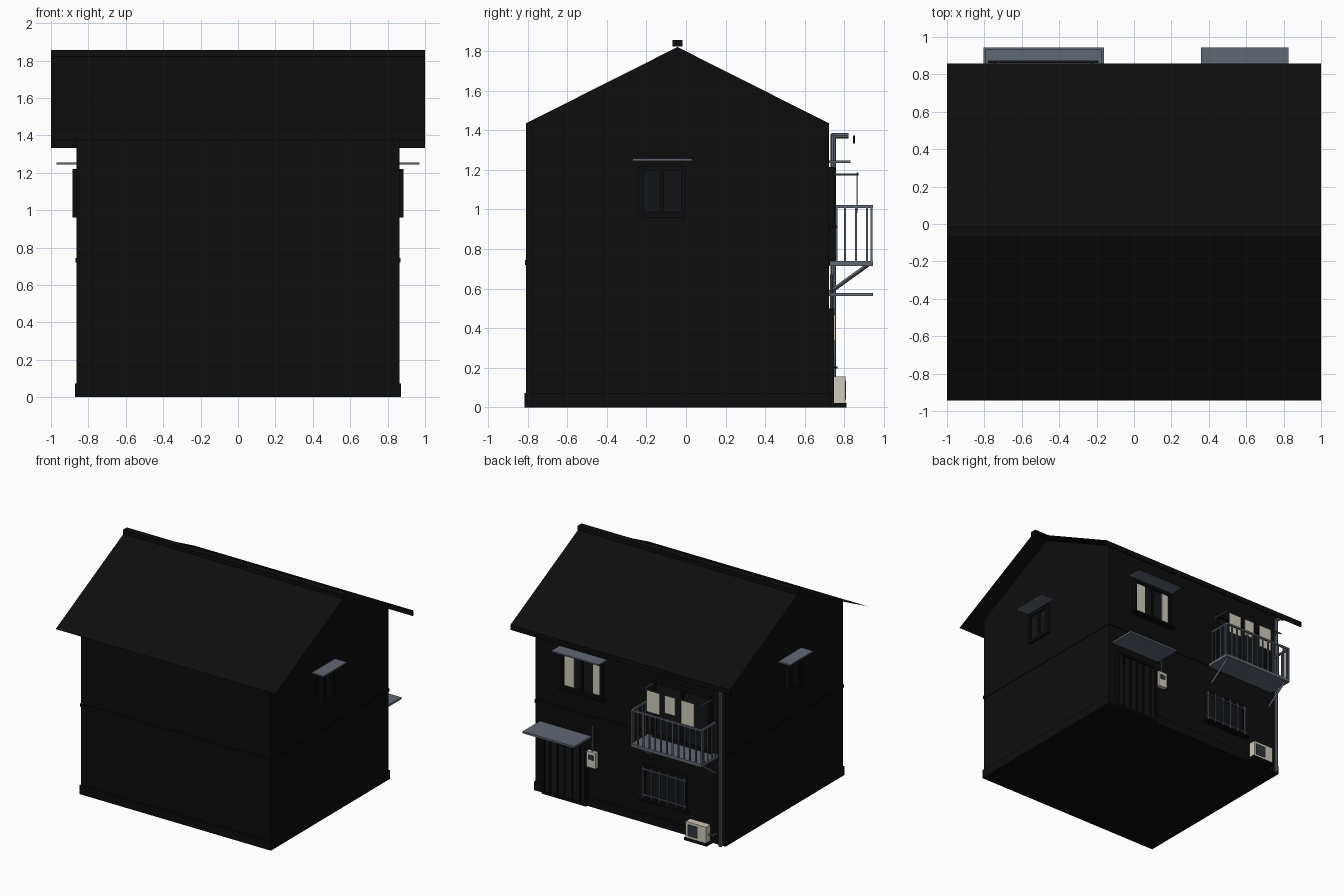
import bpy, bmesh, math
from mathutils import Vector

if "Cube" in bpy.data.objects:
    bpy.data.objects.remove(bpy.data.objects["Cube"])


def material(name, rgb):
    m = bpy.data.materials.new(name)
    m.diffuse_color = (*rgb, 1)
    m.use_nodes = True
    m.node_tree.nodes["Principled BSDF"].inputs["Base Color"].default_value = m.diffuse_color
    return m


BLACK = material("soot_black", (0.004, 0.004, 0.004))
GLASS = material("dark_glass", (0.006, 0.007, 0.008))
SLATE = material("slate_grey", (0.12, 0.14, 0.17))
DARK = material("dark_slate", (0.03, 0.034, 0.045))
CREAM = material("cream", (0.62, 0.59, 0.49))
YC = -0.043                # ridge line of the house
WX, WY, BACK = 0.863, 0.765, 0.722


def finish(name, bm, mat):
    bmesh.ops.recalc_face_normals(bm, faces=bm.faces)
    me = bpy.data.meshes.new(name)
    bm.to_mesh(me)
    bm.free()
    ob = bpy.data.objects.new(name, me)
    me.materials.append(mat)
    bpy.context.collection.objects.link(ob)
    return ob


def boxes(name, mat, *specs):
    """One object made of boxes, each (x0, x1, y0, y1, z0, z1)."""
    bm = bmesh.new()
    for x0, x1, y0, y1, z0, z1 in specs:
        vs = bmesh.ops.create_cube(bm, size=1)["verts"]
        for v in vs:
            v.co = Vector(((x0 + x1) / 2 + v.co.x * (x1 - x0),
                           (y0 + y1) / 2 + v.co.y * (y1 - y0),
                           (z0 + z1) / 2 + v.co.z * (z1 - z0)))
    return finish(name, bm, mat)


def rods(name, mat, r, *pairs, sides=8):
    """One object made of straight rods between point pairs."""
    bm = bmesh.new()
    for a, b in pairs:
        a, b = Vector(a), Vector(b)
        vs = bmesh.ops.create_cone(bm, cap_ends=True, segments=sides,
                                   radius1=r, radius2=r, depth=(b - a).length)["verts"]
        q = (b - a).to_track_quat('Z', 'Y')
        for v in vs:
            v.co = q @ v.co + (a + b) / 2
    return finish(name, bm, mat)


def frame(x0, x1, z0, z1, y0, y1, w):
    """Four box specs for a rectangular frame on the back wall."""
    return [(x0, x0 + w, y0, y1, z0, z1), (x1 - w, x1, y0, y1, z0, z1),
            (x0, x1, y0, y1, z0, z0 + w), (x0, x1, y0, y1, z1 - w, z1)]


# Walls: gable profile extruded along x
bm = bmesh.new()
prof = [(YC - WY, 0), (YC + WY, 0), (YC + WY, 1.435), (YC, 1.82), (YC - WY, 1.435)]
f = bm.faces.new([bm.verts.new((-WX, y, z)) for y, z in prof])
ext = bmesh.ops.extrude_face_region(bm, geom=[f])["geom"]
bmesh.ops.translate(bm, vec=(2 * WX, 0, 0),
                    verts=[g for g in ext if isinstance(g, bmesh.types.BMVert)])
finish("walls", bm, BLACK)


def ring(name, out, z0, z1):
    boxes(name, BLACK, (-WX - out, WX + out, YC - WY - out, YC + WY + out, z0, z1))


ring("plinth", 0.008, 0, 0.072)
ring("floor_band", 0.006, 0.72, 0.745)

# Roof: two thin sheets, ridge cap and rear fascia
bm = bmesh.new()
rows = [[bm.verts.new((x, YC + d, z)) for x in (-1, 1)]
        for d, z in ((-0.9, 1.372), (0, 1.828), (0.9, 1.372))]
for a, b in zip(rows, rows[1:]):
    bm.faces.new((a[0], a[1], b[1], b[0]))
finish("roof", bm, BLACK)
boxes("ridge_cap", BLACK, (-1, 1, YC - 0.026, YC + 0.026, 1.822, 1.855))
boxes("rear_fascia", BLACK, (-1, 1, 0.843, 0.855, 1.332, 1.372))

# Gable windows with small awnings, one on each side
for s, side in ((1, "right"), (-1, "left")):
    def sx(a, b):
        return tuple(sorted((s * a, s * b)))
    boxes(side + "_window_frame", BLACK,
          (*sx(0.86, 0.885), -0.24, -0.215, 0.96, 1.22), (*sx(0.86, 0.885), -0.025, 0, 0.96, 1.22),
          (*sx(0.86, 0.885), -0.24, 0, 0.96, 0.985), (*sx(0.86, 0.885), -0.24, 0, 1.195, 1.22),
          (*sx(0.86, 0.88), -0.13, -0.11, 0.96, 1.22))
    boxes(side + "_window_glass", GLASS, (*sx(0.86, 0.87), -0.22, -0.02, 0.98, 1.2))
    boxes(side + "_window_awning", SLATE, (*sx(0.86, 0.97), -0.27, 0.03, 1.245, 1.256))

# Rear upper window with curtains and awning
boxes("upper_window_frame", BLACK, *frame(0.24, 0.62, 0.915, 1.215, 0.715, 0.75, 0.022),
      (0.42, 0.44, 0.715, 0.745, 0.92, 1.2), (0.22, 0.64, 0.715, 0.765, 0.905, 0.918))
boxes("upper_window_glass", GLASS, (0.25, 0.61, 0.715, 0.73, 0.92, 1.2))
boxes("upper_window_curtains", CREAM,
      (0.505, 0.59, 0.728, 0.735, 0.94, 1.19), (0.27, 0.33, 0.728, 0.735, 0.94, 1.19))
boxes("upper_window_awning", SLATE, (0.215, 0.645, 0.72, 0.83, 1.235, 1.246))

# Rear door with upright slats, under a canopy
boxes("door_panel", GLASS, (0.4, 0.78, 0.715, 0.733, 0, 0.49))
boxes("door_frame", BLACK, *frame(0.385, 0.79, 0, 0.5, 0.715, 0.748, 0.02),
      *[(x - 0.006, x + 0.006, 0.72, 0.742, 0, 0.49)
        for x in (0.45, 0.52, 0.588, 0.655, 0.72)])
boxes("door_canopy", SLATE, (0.358, 0.825, 0.72, 0.945, 0.562, 0.578))

# Electric meter and conduit
boxes("meter_box", CREAM, (0.297, 0.378, 0.72, 0.755, 0.335, 0.465))
boxes("meter_window", DARK, (0.315, 0.36, 0.752, 0.758, 0.4, 0.44))
rods("meter_conduit", SLATE, 0.007, ((0.337, 0.735, 0.46), (0.337, 0.735, 0.67)))

# Balcony door
boxes("balcony_door_frame", BLACK, *frame(-0.75, -0.22, 0.74, 1.21, 0.715, 0.755, 0.025),
      (-0.497, -0.473, 0.715, 0.75, 0.74, 1.2))
boxes("balcony_door_glass", GLASS, (-0.74, -0.23, 0.715, 0.735, 0.75, 1.2))

# Balcony deck, railing and braces
X0, X1, YF = -0.805, -0.16, 0.945
boxes("balcony_deck", SLATE, (X0, X1, 0.72, YF, 0.715, 0.74))
boxes("balcony_top_rail", SLATE, (X0, X1, YF - 0.015, YF, 1.008, 1.022),
      (X0, X0 + 0.015, 0.755, YF, 1.008, 1.022), (X1 - 0.015, X1, 0.755, YF, 1.008, 1.022))
n = 12
posts = [(X0 + 0.006 + (X1 - X0 - 0.012) * i / n, YF - 0.007) for i in range(n + 1)]
posts += [(x, y) for x in (X0 + 0.006, X1 - 0.006) for y in (0.76, 0.803, 0.859, 0.914)]
boxes("balcony_balusters", SLATE,
      *[(x - 0.005, x + 0.005, y - 0.005, y + 0.005, 0.735, 1.012) for x, y in posts])
rods("balcony_braces", SLATE, 0.01,
     *[((x, 0.725, 0.58), (x, 0.92, 0.72)) for x in (X0 + 0.03, X1 - 0.03)], sides=4)

# Laundry pole with brackets and washing
rods("laundry_brackets", SLATE, 0.006,
     *[((x, 0.72, 1.176), (x, 0.872, 1.176)) for x in (-0.745, -0.22)])
rods("laundry_pole", DARK, 0.006, ((-0.78, 0.867, 1.18), (-0.19, 0.867, 1.18)))
boxes("laundry", CREAM, *[(a, b, 0.862, 0.868, z, 1.18) for a, b, z in
                          ((-0.368, -0.25, 1.0), (-0.506, -0.413, 1.03), (-0.68, -0.562, 0.985))])

# Rear lower window with security bars
boxes("lower_window_frame", BLACK, *frame(-0.52, -0.125, 0.205, 0.485, 0.715, 0.742, 0.022),
      (-0.54, -0.105, 0.715, 0.765, 0.195, 0.207))
boxes("lower_window_glass", GLASS, (-0.51, -0.135, 0.715, 0.73, 0.21, 0.48))
boxes("lower_window_bars", SLATE,
      *[(x - 0.005, x + 0.005, 0.746, 0.756, 0.215, 0.475)
        for x in [-0.51 + 0.075 * i for i in range(6)]],
      *[(-0.525, -0.12, 0.742, 0.75, z - 0.005, z + 0.005) for z in (0.24, 0.45)])

# Downspout with elbow to the eave
rods("downspout", SLATE, 0.014, ((-0.835, 0.745, 0), (-0.835, 0.745, 1.38)),
     ((-0.835, 0.735, 1.373), (-0.835, 0.82, 1.373)))

# Air conditioner outdoor unit
boxes("ac_unit", CREAM, (-0.745, -0.56, 0.745, 0.805, 0.02, 0.155))
boxes("ac_feet", BLACK, (-0.755, -0.55, 0.735, 0.81, 0, 0.022))
boxes("ac_fan_grille", DARK, (-0.67, -0.578, 0.803, 0.809, 0.04, 0.135))
rods("ac_pipe", SLATE, 0.008, ((-0.74, 0.765, 0.08), (-0.78, 0.765, 0.08)),
     ((-0.78, 0.765, 0.08), (-0.78, 0.72, 0.08)))
